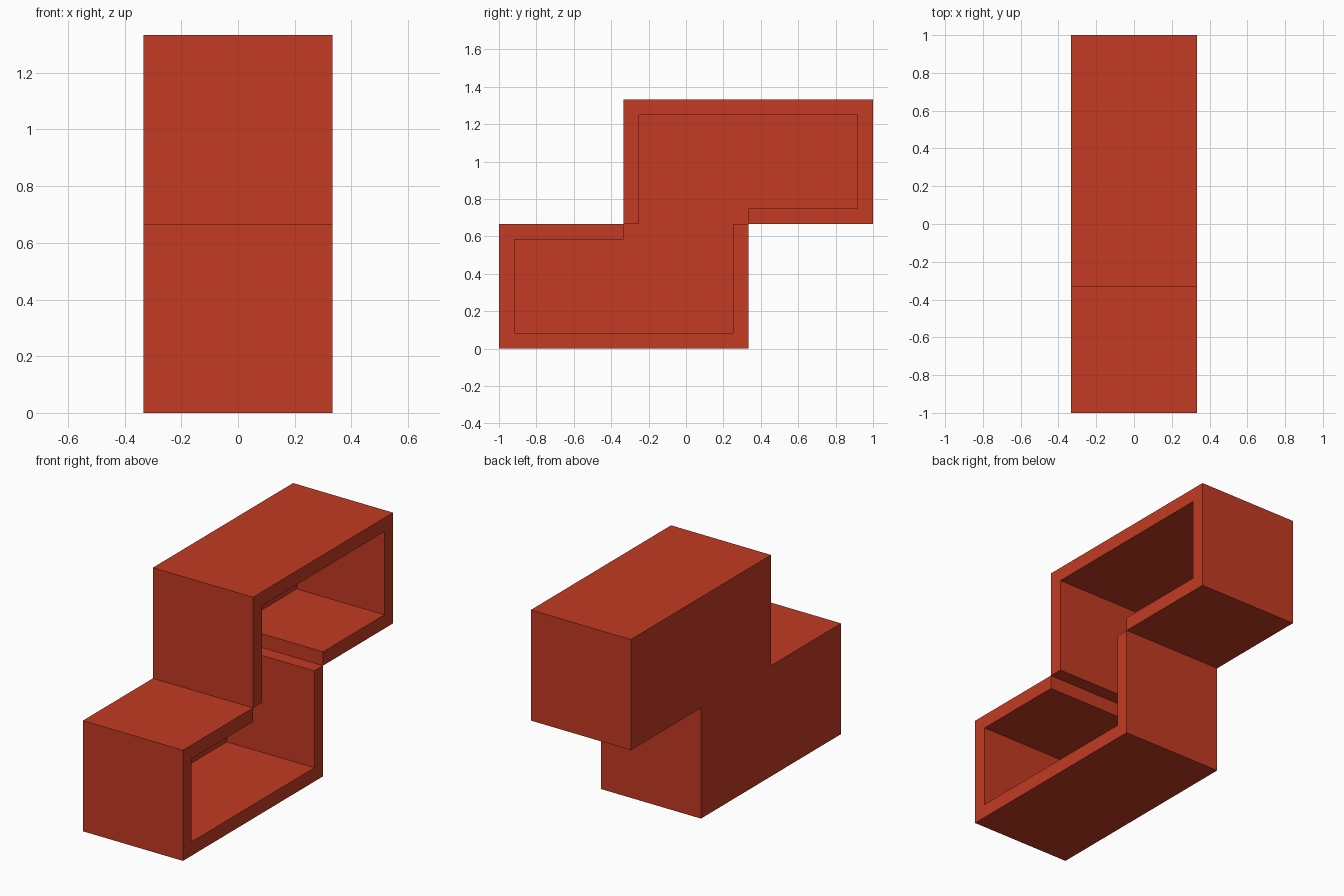
import bpy
import bmesh

cube = bpy.data.objects.get("Cube")
if cube:
    bpy.data.objects.remove(cube, do_unlink=True)

U = 2 / 3           # side of one grid cell
T = U / 8           # wall thickness
H = U / 2
X_BACK, X_FLOOR, X_OPEN = -H, -H + T, H


def turn(p):
    """Half turn about the middle of the S-shaped profile."""
    return (-p[0], 2 * U - p[1])


# Lower half of each (y, z) profile, counter-clockwise seen from +x
outer_half = [(-H, U), (-1, U), (-1, 0), (H, 0)]
inner_half = [(-H, U), (-H, U - T), (-1 + T, U - T), (-1 + T, T), (H - T, T), (H - T, U)]
outer = outer_half + [turn(p) for p in outer_half]
inner = inner_half + [turn(p) for p in inner_half]
rim = outer_half + [turn(outer_half[0])] + inner_half[:0:-1]

bm = bmesh.new()


def cap(points, x):
    bm.faces.new([bm.verts.new((x, y, z)) for y, z in points])


def walls(points, x0, x1):
    for a, b in zip(points, points[1:] + points[:1]):
        corners = [(x0, *a), (x0, *b), (x1, *b), (x1, *a)]
        bm.faces.new([bm.verts.new(c) for c in corners])


# Closed outer skin, hollow inside, and the two halves of the open rim
walls(outer, X_BACK, X_OPEN)
cap(outer[::-1], X_BACK)
walls(inner[::-1], X_FLOOR, X_OPEN)
cap(inner, X_FLOOR)
cap(rim, X_OPEN)
cap([turn(p) for p in rim], X_OPEN)
bmesh.ops.remove_doubles(bm, verts=bm.verts, dist=1e-4)

mesh = bpy.data.meshes.new("hollow_step_block")
bm.to_mesh(mesh)
bm.free()

# Red plastic
red = bpy.data.materials.new("brick_red")
red.use_nodes = True
colour = (0.546, 0.043, 0.0175, 1)
red.diffuse_color = colour
red.node_tree.nodes["Principled BSDF"].inputs["Base Color"].default_value = colour
mesh.materials.append(red)

block = bpy.data.objects.new("hollow_step_block", mesh)
bpy.context.collection.objects.link(block)
